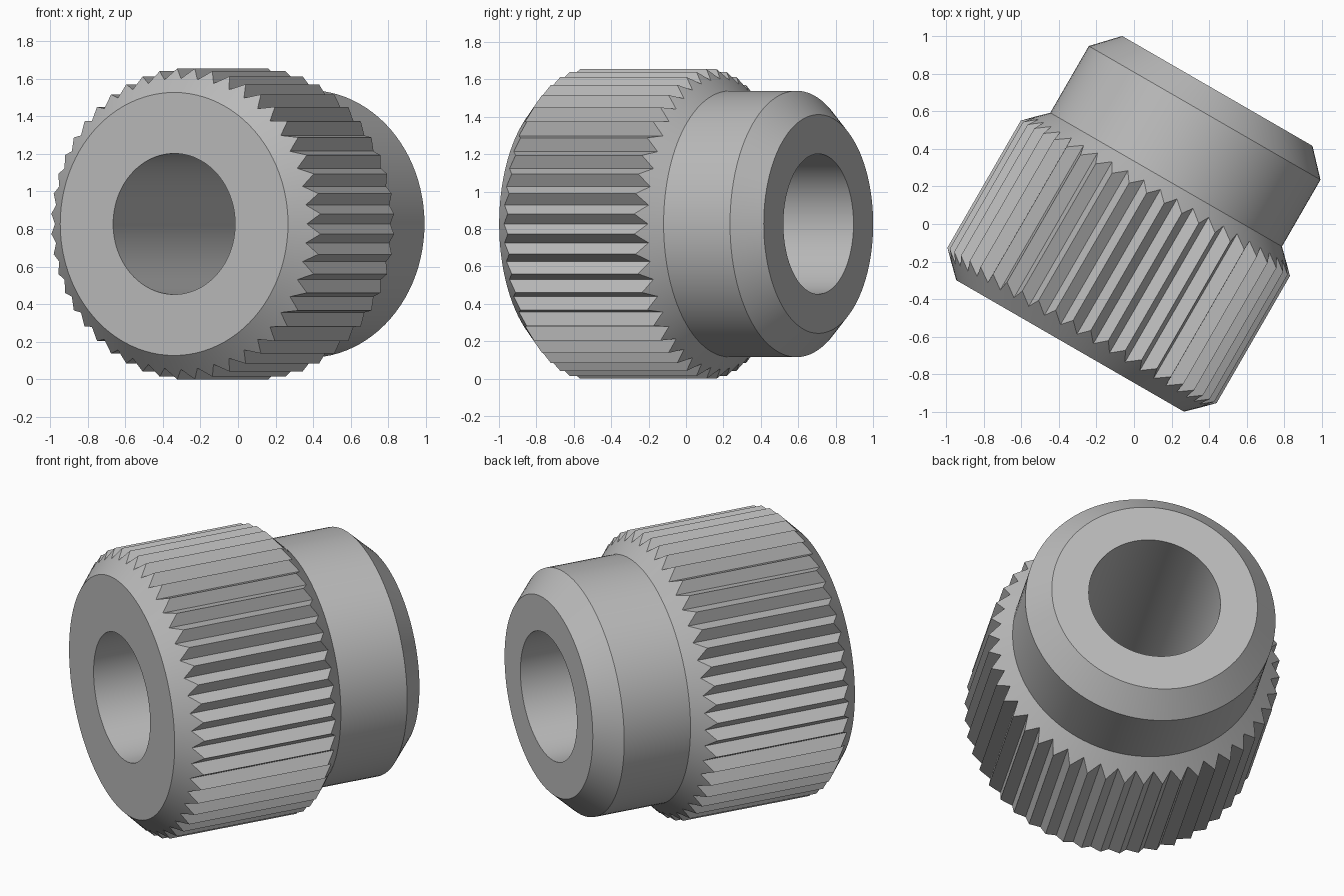
import bpy, bmesh, math
from mathutils import Matrix

cube = bpy.data.objects.get("Cube")
if cube:
    bpy.data.objects.remove(cube, do_unlink=True)

TEETH = 48
SEGS = TEETH * 2
BORE, RIDGE, GROOVE = 0.375, 0.829, 0.774
FRONT, BACK = -0.732, 0.835
FACE_R, COLLAR_R = 0.70, 0.712
COLLAR_START = 0.29

# Plain grey metal
metal = bpy.data.materials.new("grey_metal")
metal.use_nodes = True
grey = (0.5, 0.5, 0.5, 1)
metal.diffuse_color = grey
metal.node_tree.nodes["Principled BSDF"].inputs["Base Color"].default_value = grey


def plain(radius, along):
    """Round ring of the profile."""
    return lambda i: (radius, along)


def toothed(base_radius, base_along, direction):
    """Zigzag ring where the grooves run out on a chamfer cone."""
    def point(i):
        radius = RIDGE if i % 2 else GROOVE
        return radius, base_along + direction * (radius - base_radius) * 0.98
    return point


# Profile from the front of the bore, over the outside, to the back of the bore
profile = [
    plain(BORE, FRONT),
    plain(FACE_R, FRONT),
    toothed(FACE_R, FRONT, 1),
    toothed(COLLAR_R, COLLAR_START, -1),
    plain(COLLAR_R, COLLAR_START),
    plain(COLLAR_R, 0.70),
    plain(0.585, BACK),
    plain(BORE, BACK),
]

# Revolve the profile into one closed bushing with a through bore
bm = bmesh.new()
rings = []
for ring in profile:
    verts = []
    for i in range(SEGS):
        angle = 2 * math.pi * i / SEGS
        radius, along = ring(i)
        verts.append(bm.verts.new((radius * math.cos(angle), along, radius * math.sin(angle))))
    rings.append(verts)
for k, a in enumerate(rings):
    b = rings[(k + 1) % len(rings)]
    for i in range(SEGS):
        j = (i + 1) % SEGS
        bm.faces.new((a[i], a[j], b[j], b[i]))
bmesh.ops.recalc_face_normals(bm, faces=bm.faces)

# Turn the axis away from the front and rest the ridges on the ground
place = Matrix.Translation((0.026, -0.015, RIDGE * math.cos(math.pi / TEETH)))
bm.transform(place @ Matrix.Rotation(math.radians(-30), 4, "Z"))

mesh = bpy.data.meshes.new("knurled_bushing")
bm.to_mesh(mesh)
bm.free()
mesh.materials.append(metal)
bushing = bpy.data.objects.new("knurled_bushing", mesh)
bpy.context.collection.objects.link(bushing)
bpy.context.view_layer.objects.active = bushing
bushing.select_set(True)
bpy.ops.object.shade_smooth_by_angle(angle=math.radians(25))
